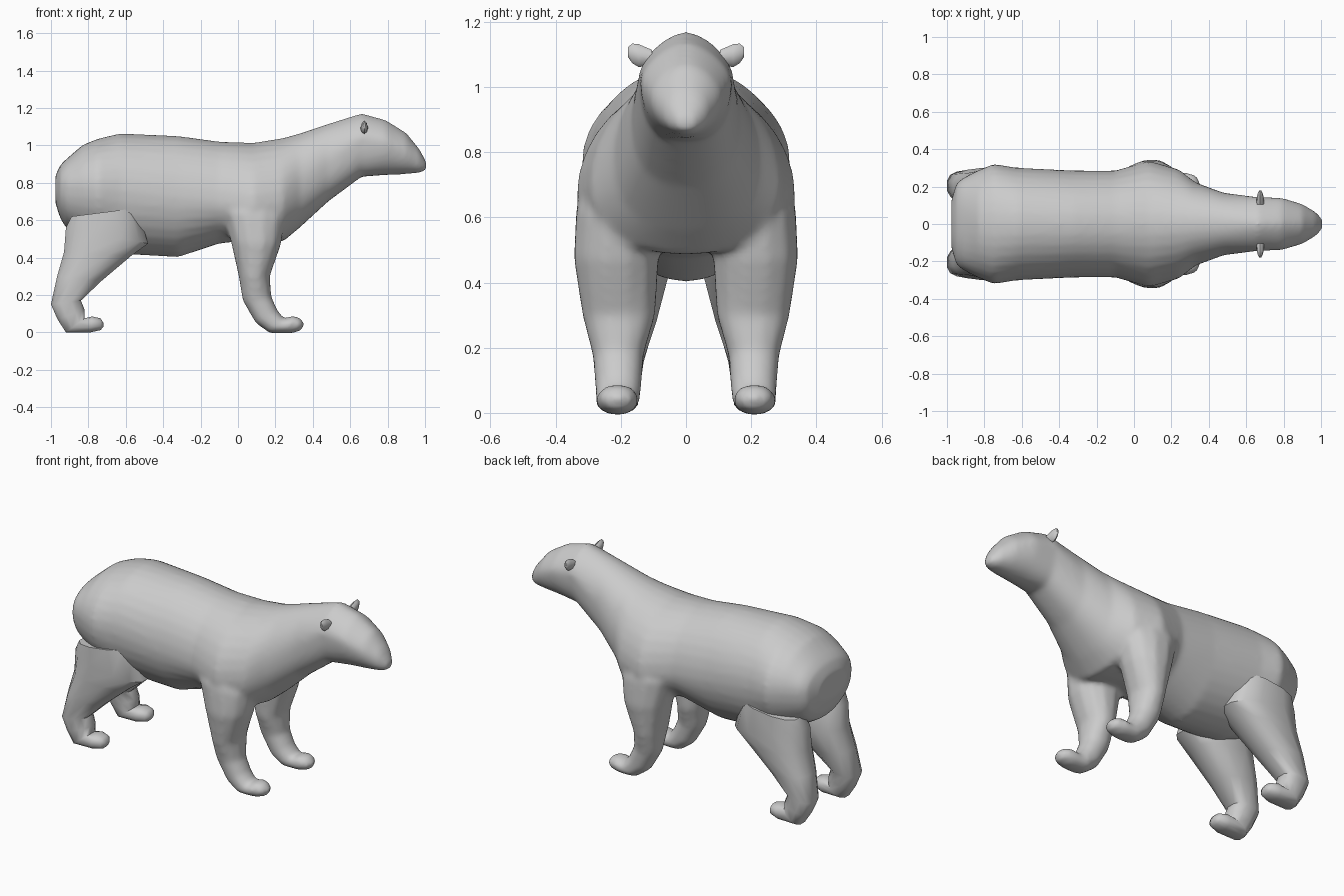
import bpy, bmesh, math
from mathutils import Vector

if "Cube" in bpy.data.objects:
    bpy.data.objects.remove(bpy.data.objects["Cube"])

fur = bpy.data.materials.new("pale_grey_fur")
fur.use_nodes = True
fur.diffuse_color = (0.6, 0.6, 0.6, 1)
fur.node_tree.nodes["Principled BSDF"].inputs["Base Color"].default_value = (0.6, 0.6, 0.6, 1)


def power(v, p):
    return math.copysign(abs(v) ** p, v)


def select(objects):
    bpy.ops.object.select_all(action='DESELECT')
    for obj in objects:
        obj.select_set(True)
    bpy.context.view_layer.objects.active = objects[0]


def loft(name, rings):
    """Skin a list of closed point rings and cap both ends."""
    bm = bmesh.new()
    loops = [[bm.verts.new(p) for p in ring] for ring in rings]
    n = len(loops[0])
    for a, b in zip(loops, loops[1:]):
        for i in range(n):
            j = (i + 1) % n
            bm.faces.new((a[i], a[j], b[j], b[i]))
    bm.faces.new(loops[0])
    bm.faces.new(loops[-1])
    bmesh.ops.recalc_face_normals(bm, faces=bm.faces)
    mesh = bpy.data.meshes.new(name)
    bm.to_mesh(mesh)
    bm.free()
    mesh.materials.append(fur)
    obj = bpy.data.objects.new(name, mesh)
    bpy.context.collection.objects.link(obj)
    select([obj])
    bpy.ops.object.shade_smooth_by_angle(angle=math.radians(50))
    return obj


def body_ring(x, low, high, mid, half, p_top, p_low, n=32):
    """Cross-section whose widest point sits at height mid."""
    ring = []
    for i in range(n):
        t = 2 * math.pi * i / n
        c, s = math.cos(t), math.sin(t)
        rise, p = (high - mid, p_top) if s > 0 else (mid - low, p_low)
        ring.append((x, half * power(c, p), mid + rise * power(s, p)))
    return ring


def limb_ring(back, front, inner, outer, side, p, n=12):
    """Rounded section spanning two side-profile points."""
    a, b = Vector(back), Vector(front)
    centre, reach = (a + b) / 2, (b - a) / 2
    grow = 1 / math.cos(math.pi / n) ** p
    ring = []
    for i in range(n):
        t = 2 * math.pi * (i + 0.5) / n
        q = centre + reach * grow * power(math.cos(t), p)
        y = (inner + outer) / 2 + (outer - inner) / 2 * grow * power(math.sin(t), p)
        ring.append((q.x, side * y, q.y))
    return ring


# Body, neck and head: x, underside, top, widest height, half width, upper and lower roundness
body = [
    (-.976, .69, .84, .76, .13, .9, .9), (-.95, .61, .895, .77, .215, .9, .9),
    (-.92, .56, .925, .78, .242, .9, .9), (-.83, .51, 1.003, .78, .288, 1, .95),
    (-.75, .47, 1.035, .77, .322, 1, 1), (-.63, .42, 1.064, .76, .301, 1, 1),
    (-.32, .402, 1.05, .72, .286, 1, 1.05), (-.1, .475, 1.02, .70, .286, 1, 1.05),
    (.08, .495, 1.013, .67, .338, 1.05, .95), (.24, .485, 1.039, .70, .292, 1.05, .9),
    (.33, .56, 1.064, .78, .222, 1, .85), (.48, .698, 1.114, .90, .167, 1, .8),
    (.66, .832, 1.172, 1.04, .144, 1.3, .75), (.79, .841, 1.136, 1.02, .14, 1.3, .95),
    (.90, .846, 1.067, .965, .107, 1.15, 1), (.97, .853, .98, .915, .066, .9, .9),
    (1.008, .866, .91, .888, .027, .9, .8),
]

# Limb sections: back point, front point, inner and outer width
foreleg = [
    ((-.05, .78), (.23, .78), .08, .285), ((-.085, .65), (.25, .60), .08, .336),
    ((-.035, .48), (.228, .47), .085, .343), ((.005, .30), (.169, .30), .095, .317),
    ((.026, .17), (.178, .19), .13, .286), ((.095, .05), (.212, .115), .137, .278),
    ((.17, -.004), (.25, .07), .144, .276), ((.28, -.006), (.285, .09), .146, .274),
    ((.335, .008), (.328, .08), .16, .26), ((.352, .03), (.352, .054), .19, .23),
]
hindleg = [
    ((-.89, .62), (-.54, .665), .09, .30), ((-.92, .56), (-.48, .475), .06, .302),
    ((-.93, .43), (-.57, .41), .055, .30), ((-.967, .30), (-.73, .275), .09, .29),
    ((-1.0, .15), (-.84, .17), .13, .28), ((-.965, .07), (-.82, .12), .14, .277),
    ((-.92, 0), (-.82, .075), .148, .272), ((-.79, 0), (-.78, .085), .15, .27),
    ((-.735, .012), (-.735, .075), .165, .255), ((-.72, .03), (-.72, .052), .19, .23),
]
# Ear sections: sideways position, height, half height, half thickness
ear = [(.105, 1.09, .024, .022), (.145, 1.096, .035, .018),
       (.165, 1.103, .03, .013), (.178, 1.107, .015, .006)]

front_parts = [loft("body_and_forelegs", [body_ring(*r) for r in body])]
for label, side in (("left", 1), ("right", -1)):
    front_parts.append(loft(label + "_foreleg", [limb_ring(*r, side, 0.95) for r in foreleg]))
    loft(label + "_hind_leg", [limb_ring(*r, side, 0.8) for r in hindleg])
    rings = []
    for y, z, tall, thick in ear:
        rings.append([(.675 + thick * math.cos(k * math.pi / 4), side * y,
                       z + tall * math.sin(k * math.pi / 4)) for k in range(8)])
    loft(label + "_ear", rings)

# Fuse the forelegs into the shoulders as one smooth skin
select(front_parts)
bpy.ops.object.join()
torso = bpy.context.object
torso.modifiers.clear()
fuse = torso.modifiers.new("fuse", 'REMESH')
fuse.mode = 'VOXEL'
fuse.voxel_size = 0.013
fuse.use_smooth_shade = True
blend = torso.modifiers.new("blend", 'SMOOTH')
blend.factor = 0.5
blend.iterations = 12
